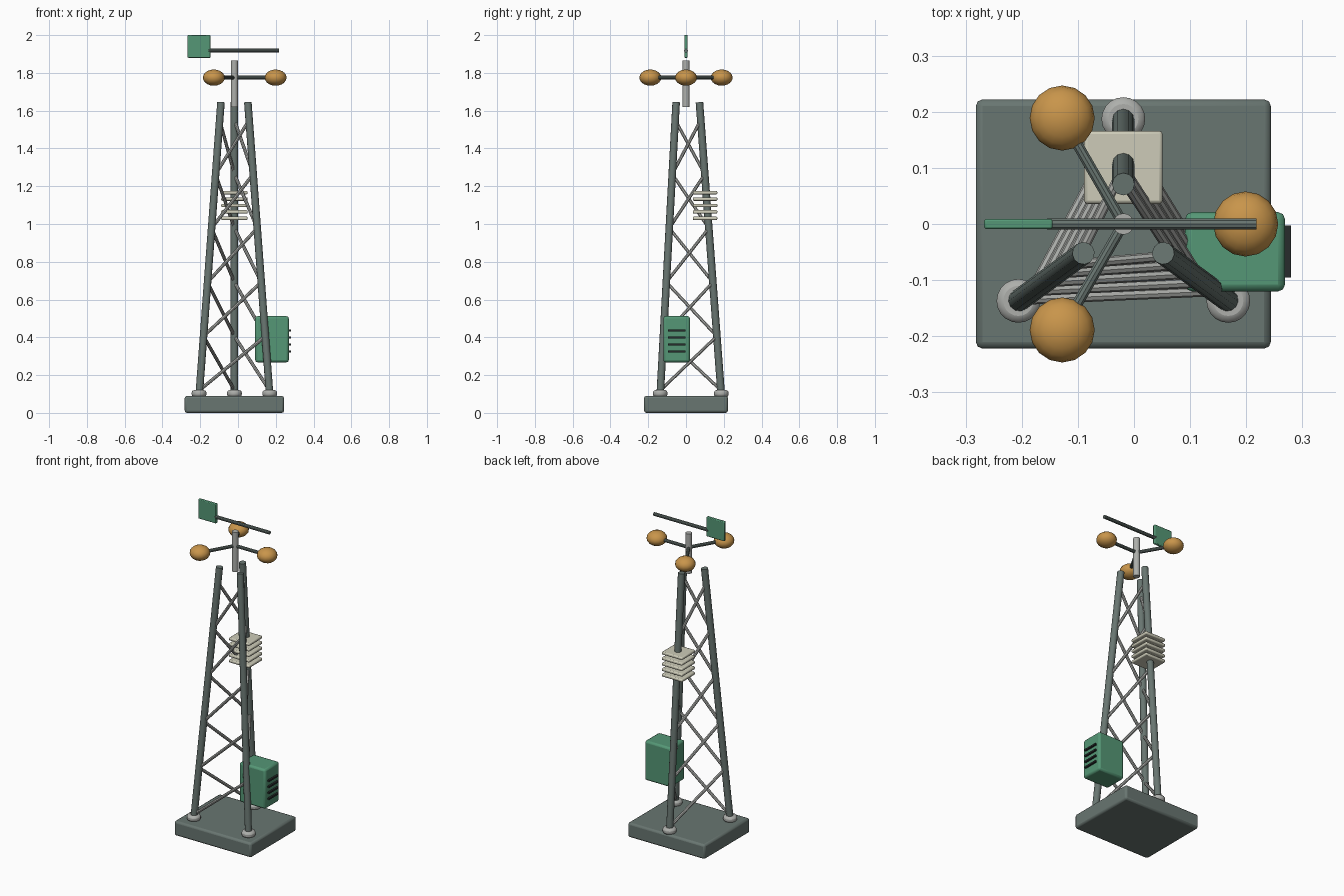
import bpy
from math import cos, sin, radians
from mathutils import Vector

if "Cube" in bpy.data.objects:
    bpy.data.objects.remove(bpy.data.objects["Cube"])

CX = -0.019  # tower axis in x


def material(name, rgb):
    m = bpy.data.materials.new(name)
    m.diffuse_color = (*rgb, 1)
    m.use_nodes = True
    m.node_tree.nodes["Principled BSDF"].inputs["Base Color"].default_value = m.diffuse_color
    return m


STEEL = material("dark_steel", (0.14, 0.18, 0.165))
ZINC = material("light_steel", (0.42, 0.43, 0.41))
GREEN = material("green_paint", (0.09, 0.31, 0.18))
OCHRE = material("ochre_paint", (0.58, 0.30, 0.07))
CREAM = material("cream_plastic", (0.61, 0.60, 0.48))
DARK = material("dark_slot", (0.02, 0.025, 0.025))


def finish(name, mat, bevel=0.0):
    ob = bpy.context.object
    ob.name = name
    ob.data.materials.append(mat)
    if bevel:
        mod = ob.modifiers.new("bevel", "BEVEL")
        mod.width = bevel
        mod.segments = 2
        mod.limit_method = "ANGLE"
    bpy.ops.object.shade_smooth_by_angle(angle=radians(35))
    return ob


def box(name, lo, hi, mat, bevel=0.0):
    lo, hi = Vector(lo), Vector(hi)
    bpy.ops.mesh.primitive_cube_add(size=1, location=(lo + hi) / 2)
    bpy.context.object.scale = hi - lo
    bpy.ops.object.transform_apply(location=False, rotation=False, scale=True)
    return finish(name, mat, bevel)


def rod(name, a, b, r, mat, sides=12, bevel=0.0):
    a, b = Vector(a), Vector(b)
    bpy.ops.mesh.primitive_cylinder_add(vertices=sides, radius=r, depth=(b - a).length,
                                        location=(a + b) / 2)
    ob = bpy.context.object
    ob.rotation_euler = (b - a).to_track_quat("Z", "Y").to_euler()
    return finish(name, mat, bevel)


# Base slab
box("base_slab", (-0.282, -0.222, 0), (0.244, 0.222, 0.09), STEEL, 0.012)

# Three tapering legs with foot pads
FEET = [(-0.187, -0.137), (0.187, -0.137), (0.0, 0.187)]
Z0, Z1 = 0.09, 1.645


def leg_point(i, z):
    s = 1 - 0.62 * (z - Z0) / (Z1 - Z0)
    x, y = FEET[i % 3]
    return Vector((CX + x * s, y * s, z))


for i in range(3):
    rod(f"leg_{i + 1}", leg_point(i, Z0), leg_point(i, Z1), 0.02, STEEL)
    p = leg_point(i, Z0)
    rod(f"foot_pad_{i + 1}", (p.x, p.y, 0.085), (p.x, p.y, 0.12), 0.039, ZINC, 20, 0.012)

# Diagonal braces, one per bay on each face
BAYS, BZ0, BZ1 = 5, 0.12, 1.55
step = (BZ1 - BZ0) / BAYS
for i in range(3):
    for k in range(BAYS):
        rod(f"brace_{i + 1}_{k + 1}", leg_point(i, BZ0 + k * step),
            leg_point(i + 1, BZ0 + (k + 1) * step), 0.009, ZINC, 8)

# Mast
rod("mast", (CX, 0, 1.62), (CX, 0, 1.865), 0.019, ZINC, 16)

# Wind cups on three arms
for i in range(3):
    a = radians(120 * i)
    end = Vector((CX + 0.218 * cos(a), 0.218 * sin(a), 1.775))
    rod(f"cup_arm_{i + 1}", (CX, 0, 1.775), end, 0.01, STEEL, 10)
    bpy.ops.mesh.primitive_uv_sphere_add(segments=16, ring_count=10, radius=0.058, location=end)
    bpy.context.object.scale.z = 0.74
    bpy.ops.object.transform_apply(location=False, rotation=False, scale=True)
    finish(f"wind_cup_{i + 1}", OCHRE)

# Wind vane
rod("vane_rod", (-0.155, 0, 1.918), (0.218, 0, 1.918), 0.0105, STEEL, 10)
box("vane_tail", (-0.267, -0.009, 1.88), (-0.145, 0.009, 2.0), GREEN, 0.004)

# Louvred sensor shield on the back leg
for k in range(5):
    z = 1.03 + 0.034 * k
    box(f"shield_plate_{k + 1}", (-0.089, 0.036, z - 0.009), (0.051, 0.166, z + 0.009),
        CREAM, 0.006)

# Equipment box with vent slots
box("equipment_box", (0.091, -0.12, 0.268), (0.269, 0.021, 0.512), GREEN, 0.012)
for k in range(4):
    z = 0.326 + 0.037 * k
    box(f"vent_slot_{k + 1}", (0.266, -0.095, z - 0.005), (0.28, -0.003, z + 0.005), DARK)
